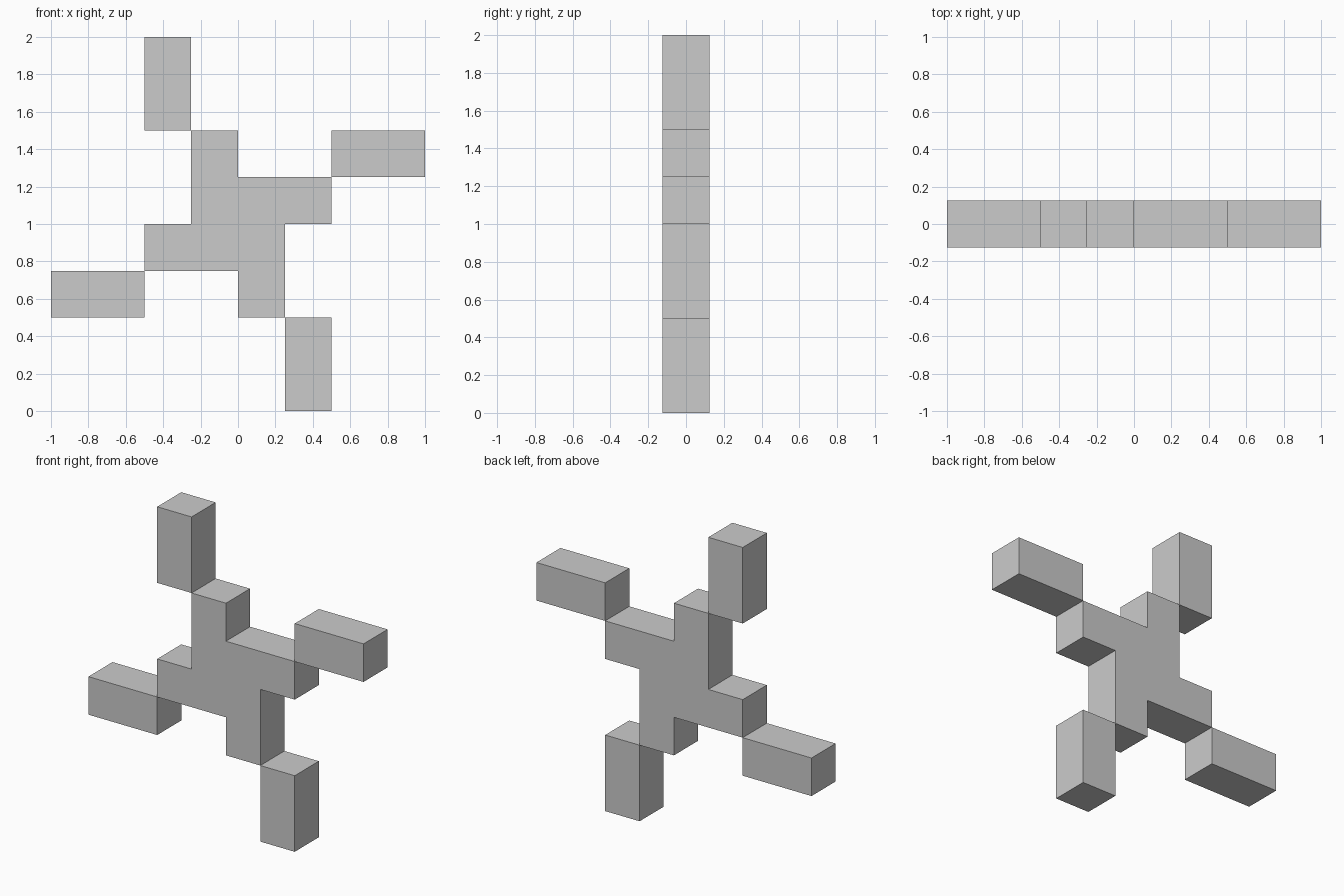
import bpy
import bmesh

if "Cube" in bpy.data.objects:
    bpy.data.objects.remove(bpy.data.objects["Cube"])

DEPTH = 0.25
CENTRE_Z = 1.0


def turn(p, n):
    """Rotate an (x, z) point clockwise by n quarter turns."""
    x, z = p
    for _ in range(n):
        x, z = z, -x
    return x, z


def slab(name, outline):
    """Extrude an (x, z) outline evenly about y = 0."""
    bm = bmesh.new()
    verts = [bm.verts.new((x, -DEPTH / 2, z + CENTRE_Z)) for x, z in outline]
    face = bm.faces.new(verts)
    ext = bmesh.ops.extrude_face_region(bm, geom=[face], use_keep_orig=True)
    moved = [g for g in ext["geom"] if isinstance(g, bmesh.types.BMVert)]
    bmesh.ops.translate(bm, verts=moved, vec=(0, DEPTH, 0))
    bmesh.ops.recalc_face_normals(bm, faces=bm.faces)
    mesh = bpy.data.meshes.new(name)
    bm.to_mesh(mesh)
    bm.free()
    obj = bpy.data.objects.new(name, mesh)
    bpy.context.collection.objects.link(obj)
    return obj


# Pinwheel hub: one quarter of the outline repeated around the centre
quarter = [(-0.25, 0), (-0.25, 0.5), (0, 0.5)]
slab("hub", [turn(p, n) for n in range(4) for p in quarter])

# Four arm tips, each meeting the hub along a corner edge
tip = [(-0.5, 0.5), (-0.5, 1), (-0.25, 1), (-0.25, 0.5)]
for n, side in enumerate(("top", "right", "bottom", "left")):
    slab(side + "_arm", [turn(p, n) for p in tip])
